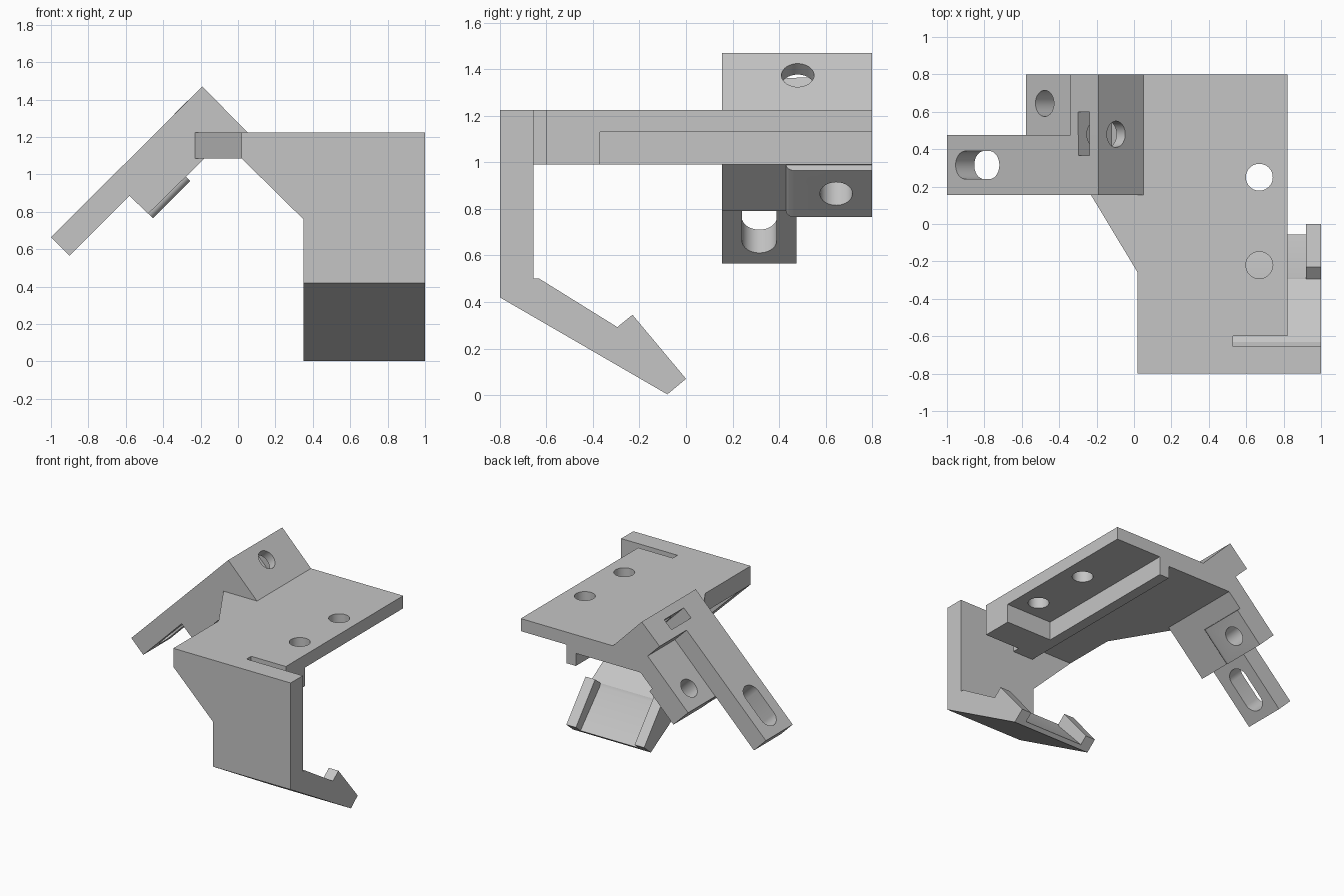
import bpy, bmesh, math
from mathutils import Vector, Matrix

cube = bpy.data.objects.get("Cube")
if cube:
    bpy.data.objects.remove(cube)

grey = bpy.data.materials.new("plain_grey")
grey.use_nodes = True
tone = (0.56, 0.56, 0.56, 1)
grey.diffuse_color = tone
grey.node_tree.nodes["Principled BSDF"].inputs["Base Color"].default_value = tone


def add_object(name, bm):
    bmesh.ops.recalc_face_normals(bm, faces=bm.faces)
    mesh = bpy.data.meshes.new(name)
    bm.to_mesh(mesh)
    bm.free()
    mesh.materials.append(grey)
    obj = bpy.data.objects.new(name, mesh)
    bpy.context.collection.objects.link(obj)
    return obj


def prism(name, axis, points, low, high, round_edge=None):
    """Extrude a 2D profile along an axis; the profile uses the other two axes."""
    def place(p, d):
        return {"x": (d, p[0], p[1]), "y": (p[0], d, p[1]), "z": (p[0], p[1], d)}[axis]
    bm = bmesh.new()
    base = bm.faces.new([bm.verts.new(place(p, low)) for p in points])
    grown = bmesh.ops.extrude_face_region(bm, geom=[base])["geom"]
    move = Vector(place((0, 0), high - low))
    bmesh.ops.translate(bm, vec=move, verts=[v for v in grown if isinstance(v, bmesh.types.BMVert)])
    if round_edge:
        ends = [Vector(place(p, low)) for p in round_edge]
        edges = [e for e in bm.edges
                 if all(min((v.co - q).length for q in ends) < 0.001 for v in e.verts)]
        bmesh.ops.bevel(bm, geom=edges, offset=0.035, segments=6, profile=0.5, affect="EDGES")
    return add_object(name, bm)


def box(name, x, y, z):
    return prism(name, "z", [(x[0], y[0]), (x[1], y[0]), (x[1], y[1]), (x[0], y[1])], *z)


def cylinder(name, centre, direction, radius, length):
    bm = bmesh.new()
    turn = Vector(direction).to_track_quat("Z", "Y").to_matrix().to_4x4()
    bmesh.ops.create_cone(bm, cap_ends=True, segments=40, radius1=radius, radius2=radius,
                          depth=length, matrix=Matrix.Translation(centre) @ turn)
    return add_object(name, bm)


def combine(base, unions=(), cuts=()):
    """Merge and cut solids, bake the result and drop the helpers."""
    for operation, tools in (("UNION", unions), ("DIFFERENCE", cuts)):
        for tool in tools:
            mod = base.modifiers.new(operation.lower(), "BOOLEAN")
            mod.operation, mod.object, mod.solver = operation, tool, "EXACT"
            tool.hide_render = True
    bpy.context.view_layer.update()
    mesh = bpy.data.meshes.new_from_object(
        base.evaluated_get(bpy.context.evaluated_depsgraph_get()))
    base.modifiers.clear()
    base.data = mesh
    for tool in [*unions, *cuts]:
        bpy.data.objects.remove(tool)
    bpy.ops.object.select_all(action="DESELECT")
    bpy.context.view_layer.objects.active = base
    base.select_set(True)
    bpy.ops.object.shade_smooth_by_angle(angle=math.radians(25))
    return base


# Top plate with thicker underside, open pocket and two screw holes
plate = prism("top_plate", "z", [(0.02, -0.655), (0.53, -0.655), (0.53, -0.6), (0.82, -0.6),
                                 (0.82, 0.8), (0, 0.8), (0, 0.155), (-0.23, 0.155),
                                 (0.02, -0.26)], 1.085, 1.225)
underside = prism("underside", "z", [(0.36, -0.655), (0.53, -0.655), (0.53, -0.6),
                                     (0.82, -0.6), (0.82, 0.8), (0.36, 0.8)], 0.99, 1.15)
pocket = box("pocket_cutter", (0.44, 0.9), (-0.37, 0.9), (0.9, 1.13))
holes = [cylinder("hole_cutter", (0.67, y, 1.2), (0, 0, 1), 0.072, 0.6) for y in (-0.22, 0.25)]
combine(plate, [underside], [pocket, *holes])

# Front wall
prism("front_wall", "y", [(0.02, 1.225), (0.02, 1.085), (0.35, 0.76), (0.35, 0.5),
                          (1, 0.5), (1, 1.225)], -0.8, -0.655)

# Sloping clip with a hook at each side and a ramp between them
under = [(-0.655, 0.5), (-0.8, 0.5), (-0.8, 0.42), (-0.08, 0.003)]
hook = under + [(0, 0.07), (-0.23, 0.345), (-0.295, 0.292), (-0.63, 0.5)]
ramp = under + [(-0.055, 0.025), (-0.285, 0.27), (-0.295, 0.292), (-0.63, 0.5)]
clip = prism("clip", "x", ramp, 0.43, 0.92)
combine(clip, [prism("clip_hook", "x", hook, a, b) for a, b in ((0.35, 0.43), (0.92, 1))])

# Slanted arm: long bar, shorter rear block and raised boss
root = [(-0.48, 0.79), (-0.18, 1.085), (0.05, 1.085), (0.05, 1.225), (-0.19, 1.47)]
arm = prism("slanted_arm", "y", [(-1, 0.665), (-0.9, 0.565), (-0.58, 0.885)] + root,
            0.155, 0.475)
rear = prism("rear_block", "y", [(-0.578, 0.887)] + root + [(-0.34, 1.325), (-0.24, 1.225)],
             0.475, 0.8)
boss = prism("boss", "y", [(-0.5, 0.81), (-0.455, 0.765), (-0.255, 0.965), (-0.3, 1.01)],
             0.43, 0.8, round_edge=[(-0.455, 0.765), (-0.255, 0.965)])

# Arm cutters: lengthwise bolt hole, nut slot, boss hole and rounded adjusting slot
bolt = cylinder("bolt_cutter", (-0.06, 0.48, 1.41), (1, 0, 1), 0.07, 0.45)
nut = prism("nut_cutter", "y", [(-0.34, 1.405), (-0.28, 1.465), (-0.06, 1.245),
                                (-0.12, 1.185)], 0.365, 0.6)
boss_hole = cylinder("boss_hole_cutter", (-0.415, 0.645, 0.925), (-1, 0, 1), 0.07, 0.5)
bm = bmesh.new()
ring = []
for i in range(40):
    a = 2 * math.pi * (i + 0.5) / 40
    ring.append(bm.verts.new((0.075 * math.cos(a) + math.copysign(0.09, math.cos(a)),
                              0.075 * math.sin(a), -0.15)))
face = bm.faces.new(ring)
grown = bmesh.ops.extrude_face_region(bm, geom=[face])["geom"]
bmesh.ops.translate(bm, vec=(0, 0, 0.3),
                    verts=[v for v in grown if isinstance(v, bmesh.types.BMVert)])
bm.transform(Matrix.Translation((-0.7875, 0.315, 0.7775))
             @ Matrix.Rotation(math.radians(-45), 4, "Y"))
slot = add_object("slot_cutter", bm)
combine(arm, [rear, boss], [bolt, nut, boss_hole, slot])
